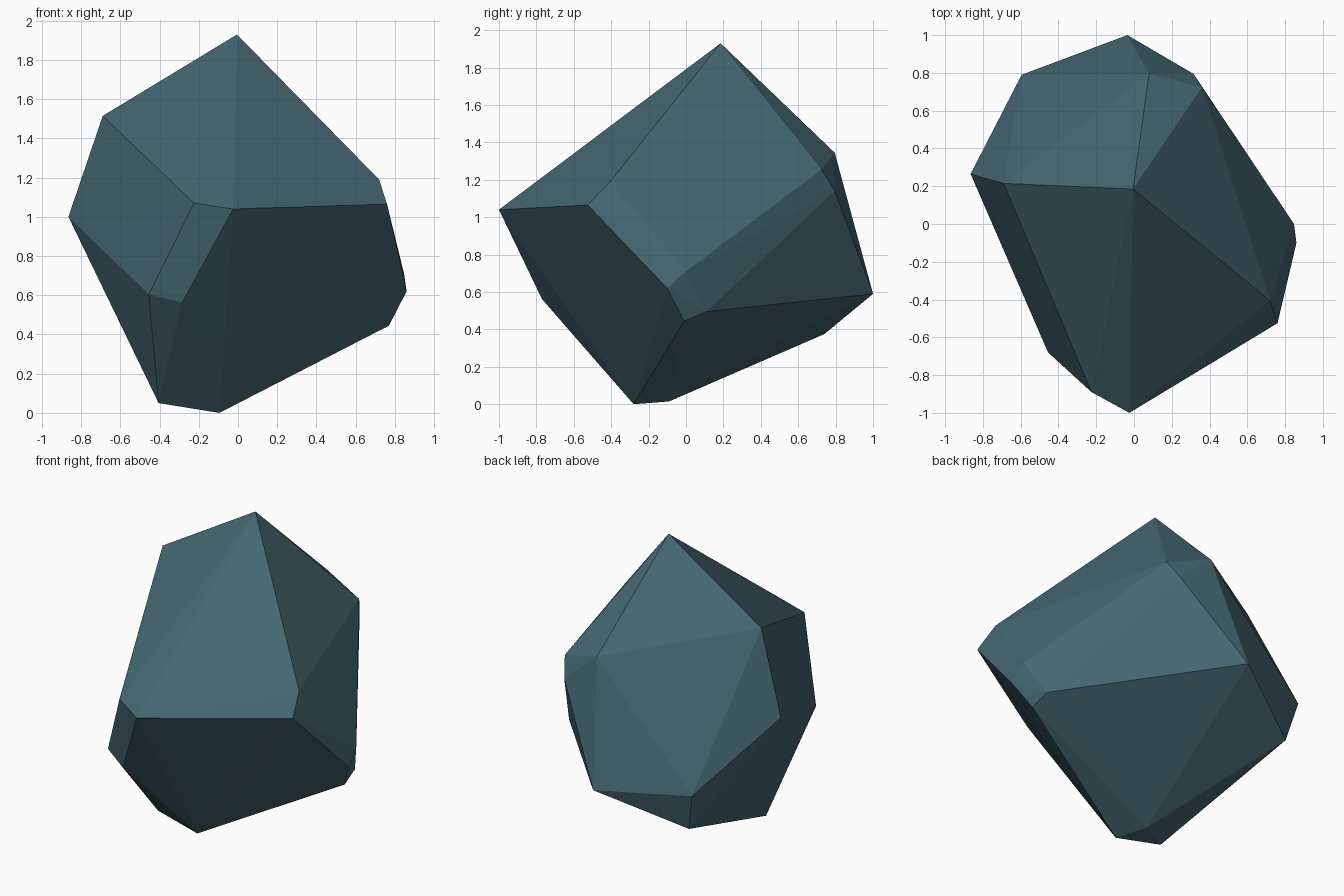
import bpy, bmesh

# Corner points of the faceted boulder; its surface is their convex hull
upper = [(-0.005, 0.185, 1.93), (-0.69, 0.215, 1.515), (0.08, 0.795, 1.345),
         (0.36, 0.725, 1.255), (0.72, -0.405, 1.19), (0.315, 0.795, 1.14)]
middle = [(-0.225, -0.89, 1.07), (0.76, -0.525, 1.065), (-0.025, -1.0, 1.04),
          (-0.865, 0.265, 1.0), (0.847, 0.0, 0.71), (0.86, -0.10, 0.62),
          (-0.595, 0.79, 0.62), (-0.455, -0.68, 0.605), (-0.035, 1.0, 0.59),
          (-0.285, -0.77, 0.562)]
lower = [(0.76, 0.11, 0.495), (0.77, -0.01, 0.445), (-0.54, 0.74, 0.375),
         (-0.405, -0.24, 0.05), (-0.175, -0.09, 0.015), (-0.095, -0.28, 0.0)]

# Boulder mesh
bm = bmesh.new()
for p in upper + middle + lower:
    bm.verts.new(p)
bmesh.ops.convex_hull(bm, input=bm.verts[:])
loose = [v for v in bm.verts if not v.link_faces]
bmesh.ops.delete(bm, geom=loose, context='VERTS')
bmesh.ops.recalc_face_normals(bm, faces=bm.faces[:])
for f in bm.faces:
    f.smooth = False
mesh = bpy.data.meshes.new("boulder")
bm.to_mesh(mesh)
bm.free()

# Slate teal stone colour
stone = bpy.data.materials.new("slate teal stone")
stone.diffuse_color = (0.058, 0.133, 0.165, 1.0)
mesh.materials.append(stone)

boulder = bpy.data.objects.new("boulder", mesh)
bpy.context.collection.objects.link(boulder)
